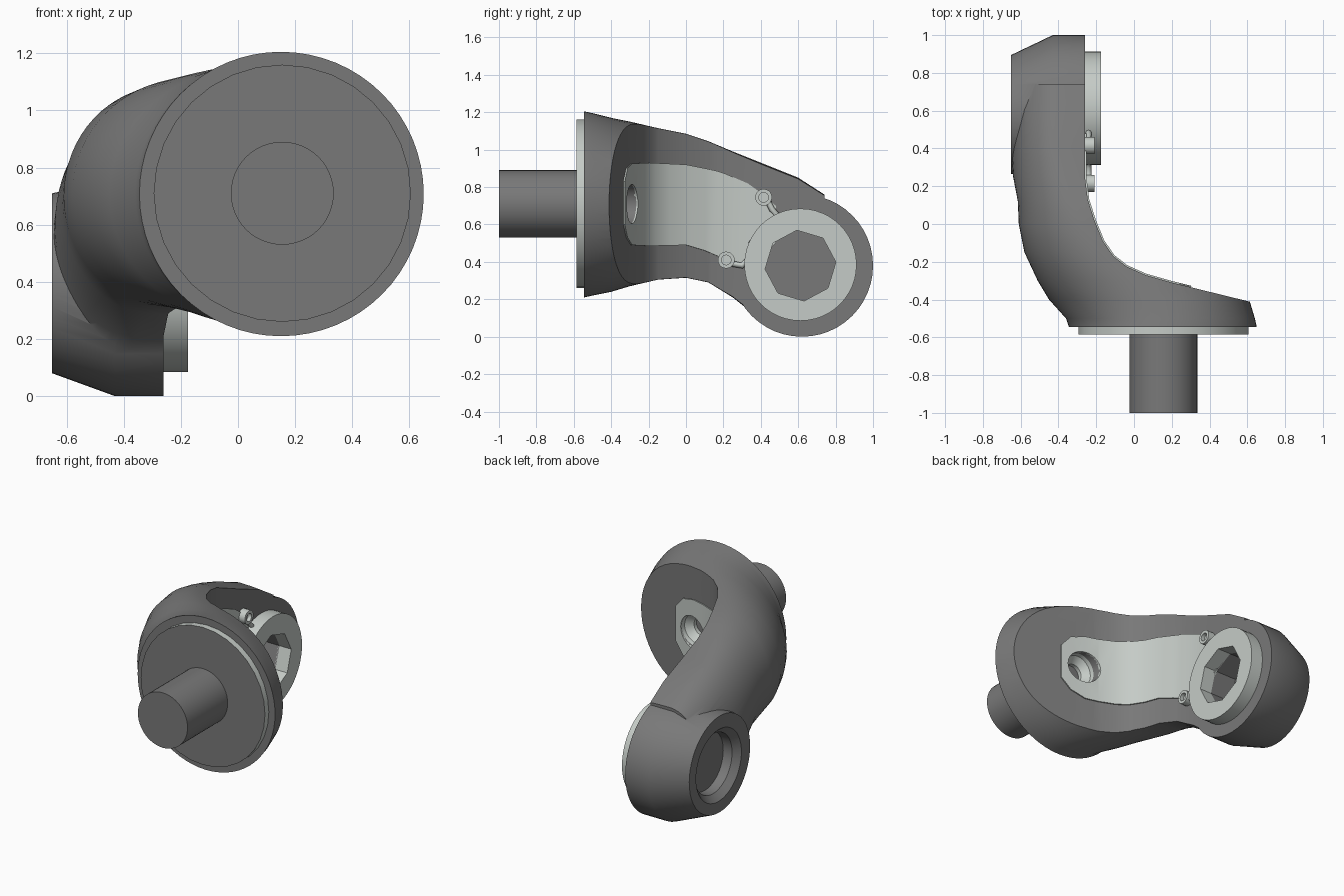
import bpy, bmesh, math
from mathutils import Vector

if "Cube" in bpy.data.objects:
    bpy.data.objects.remove(bpy.data.objects["Cube"])


def material(name, rgb):
    m = bpy.data.materials.new(name)
    m.use_nodes = True
    m.diffuse_color = (*rgb, 1)
    m.node_tree.nodes["Principled BSDF"].inputs["Base Color"].default_value = (*rgb, 1)
    return m


DARK = material("dark grey", (0.19, 0.19, 0.19))
LIGHT = material("pale grey", (0.56, 0.60, 0.57))


def make(name, verts, faces, mat):
    me = bpy.data.meshes.new(name)
    me.from_pydata(verts, [], faces)
    bm = bmesh.new()
    bm.from_mesh(me)
    bmesh.ops.recalc_face_normals(bm, faces=bm.faces)
    bm.to_mesh(me)
    bm.free()
    me.materials.append(mat)
    ob = bpy.data.objects.new(name, me)
    bpy.context.collection.objects.link(ob)
    return ob


def loft(name, rings, mat, caps=True):
    n = len(rings[0])
    faces = [(k * n + i, k * n + (i + 1) % n, (k + 1) * n + (i + 1) % n, (k + 1) * n + i)
             for k in range(len(rings) - 1) for i in range(n)]
    if caps:
        faces += [tuple(range(n)), tuple(range((len(rings) - 1) * n, len(rings) * n))]
    return make(name, [p for r in rings for p in r], faces, mat)


def angles(n, turn=0.0):
    return [2 * math.pi * i / n + turn for i in range(n)]


def ring_y(y, r, n=48, c=(0.155, 0.71)):
    return [(c[0] + r * math.cos(a), y, c[1] + r * math.sin(a)) for a in angles(n)]


def ring_x(x, r, c, n=48, turn=0.0):
    return [(x, c[0] + r * math.cos(a), c[1] + r * math.sin(a)) for a in angles(n, turn)]


def activate(ob):
    bpy.ops.object.select_all(action="DESELECT")
    ob.select_set(True)
    bpy.context.view_layer.objects.active = ob


def boolean(ob, other, op="DIFFERENCE", keep=False):
    activate(ob)
    mod = ob.modifiers.new("bool", "BOOLEAN")
    mod.operation, mod.solver, mod.object = op, "EXACT", other
    bpy.ops.object.modifier_apply(modifier=mod.name)
    if not keep:
        bpy.data.objects.remove(other)


def smooth(ob, deg=32):
    activate(ob)
    bpy.ops.object.shade_smooth_by_angle(angle=math.radians(deg))


# Elbow: oval sections y, left x, centre x, right x, low z, high z
SECTIONS = [
    (-0.545, -0.345, 0.15, 0.65, 0.21, 1.205),
    (-0.50, -0.36, 0.15, 0.64, 0.22, 1.195),
    (-0.40, -0.45, 0.10, 0.61, 0.24, 1.17),
    (-0.30, -0.51, 0.00, 0.60, 0.27, 1.15),
    (-0.15, -0.58, -0.16, 0.55, 0.305, 1.115),
    (0.00, -0.61, -0.25, 0.50, 0.315, 1.085),
    (0.12, -0.615, -0.30, 0.45, 0.29, 1.045),
    (0.25, -0.64, -0.36, 0.40, 0.21, 0.99),
    (0.40, -0.65, -0.40, 0.40, 0.09, 0.93),
    (0.60, -0.65, -0.40, 0.40, 0.05, 0.85),
    (0.74, -0.62, -0.40, 0.40, 0.20, 0.76),
]


def oval(y, xl, xc, xr, z0, z1):
    pts = []
    for a in angles(64):
        c, s = math.cos(a), math.sin(a)
        pts.append((xc + c * ((xr - xc) if c > 0 else (xc - xl)), y,
                    (z0 + z1) / 2 + s * (z1 - z0) / 2))
    return pts


body = loft("elbow_body", [oval(*s) for s in SECTIONS], DARK)

# Round end of the arm
END = (0.62, 0.38)
end = loft("end_boss", [ring_x(-0.2, 0.38, END), ring_x(-0.43, 0.38, END),
                        ring_x(-0.65, 0.315, (0.58, 0.395))], DARK)
boolean(body, end, "UNION")

# Inner bend, cut out along its plan curve
INNER = [(0.75, -0.445), (0.2, -0.31), (0.06, -0.27), (-0.04, -0.225), (-0.11, -0.17),
         (-0.165, -0.09), (-0.21, 0.02), (-0.245, 0.13), (-0.26, 0.25), (-0.26, 1.1)]
outline = INNER + [(1.2, 1.1), (1.2, -0.445)]
boolean(body, loft("bend_cutter", [[(x, y, z) for x, y in outline] for z in (-0.3, 1.5)], DARK))

# Outer dished recess
boolean(body, loft("recess_cutter", [ring_x(-0.70, 0.27, (0.59, 0.39)),
                                     ring_x(-0.65, 0.235, (0.59, 0.39)),
                                     ring_x(-0.61, 0.195, (0.59, 0.39)),
                                     ring_x(-0.55, 0.19, (0.59, 0.39))], DARK))


# Pale liner over the inner bend
def inner_x(y):
    for (xa, ya), (xb, yb) in zip(INNER, INNER[1:]):
        if ya <= y <= yb:
            return xa + (xb - xa) * (y - ya) / (yb - ya)


EDGE = [(-0.335, 0.60, 0.83), (-0.32, 0.53, 0.90), (-0.295, 0.49, 0.925), (-0.2, 0.485, 0.93),
        (0.0, 0.49, 0.92), (0.1, 0.46, 0.90), (0.17, 0.43, 0.885), (0.2, 0.38, 0.875),
        (0.33, 0.37, 0.82), (0.4, 0.42, 0.77), (0.48, 0.5, 0.7)]


def edge_z(y, k):
    for a, b in zip(EDGE, EDGE[1:]):
        if a[0] <= y <= b[0]:
            return a[k] + (b[k] - a[k]) * (y - a[0]) / (b[0] - a[0])


ys = sorted({e[0] for e in EDGE} | {y for _, y in INNER if EDGE[0][0] < y < EDGE[-1][0]})
verts = [(inner_x(y), y, edge_z(y, k)) for y in ys for k in (1, 2)]
liner = make("bend_liner", verts,
             [(2 * i, 2 * i + 1, 2 * i + 3, 2 * i + 2) for i in range(len(ys) - 1)], LIGHT)
activate(liner)
mod = liner.modifiers.new("thick", "SOLIDIFY")
mod.thickness, mod.offset = 0.016, 0
bpy.ops.object.modifier_apply(modifier=mod.name)

# Screw hole through the liner with a pale funnel
bore = loft("bore_cutter", [ring_y(-0.1, 0.105), ring_y(-0.42, 0.105)], DARK)
boolean(body, bore, keep=True)
boolean(liner, bore)
funnel = loft("bore_funnel", [ring_y(-0.325, 0.104), ring_y(-0.35, 0.10),
                              ring_y(-0.39, 0.06), ring_y(-0.415, 0.06)], LIGHT, caps=False)

# Pale bearing plate with an eight-sided socket
plate = loft("bearing_plate", [ring_x(-0.27, 0.30, (0.612, 0.385)),
                               ring_x(-0.175, 0.30, (0.612, 0.385))], LIGHT)
socket = loft("socket_cutter", [ring_x(-0.1, 0.19, (0.612, 0.38), 8, 0.1),
                                ring_x(-0.42, 0.19, (0.612, 0.38), 8, 0.1)], DARK)
boolean(body, socket, keep=True)
boolean(plate, socket)

# Small screw lugs and the clip strip between them
for name, c in (("upper_lug", (0.415, 0.745)), ("lower_lug", (0.215, 0.41))):
    lug = loft(name, [ring_x(-0.27, 0.045, c, 20), ring_x(-0.21, 0.045, c, 20)], LIGHT)
    boolean(lug, loft("lug_cutter", [ring_x(-0.235, 0.026, c, 16),
                                     ring_x(-0.15, 0.026, c, 16)], LIGHT))
    smooth(lug)

path = [(0.25, 0.39), (0.30, 0.38), (0.34, 0.42), (0.35, 0.5), (0.40, 0.56),
        (0.46, 0.59), (0.50, 0.64), (0.46, 0.68), (0.44, 0.72)]
cu = bpy.data.curves.new("clip_strip", "CURVE")
cu.dimensions, cu.bevel_depth, cu.bevel_resolution, cu.use_fill_caps = "3D", 0.016, 2, True
sp = cu.splines.new("POLY")
sp.points.add(len(path) - 1)
for p, (y, z) in zip(sp.points, path):
    p.co = (-0.24, y, z, 1)
cu.materials.append(LIGHT)
bpy.context.collection.objects.link(bpy.data.objects.new("clip_strip", cu))

# Flange disc: pale rim, dark front face
disc = loft("flange_disc", [ring_y(-0.54, 0.45, 32), ring_y(-0.585, 0.45, 32)], LIGHT)
disc.data.materials.append(DARK)
for f in disc.data.polygons:
    if f.normal.y < -0.9:
        f.material_index = 1

# Drive shaft
shaft = loft("drive_shaft", [ring_y(-0.58, 0.18), ring_y(-1.0, 0.18)], DARK)

for ob in (body, liner, funnel, plate, disc, shaft):
    smooth(ob)
